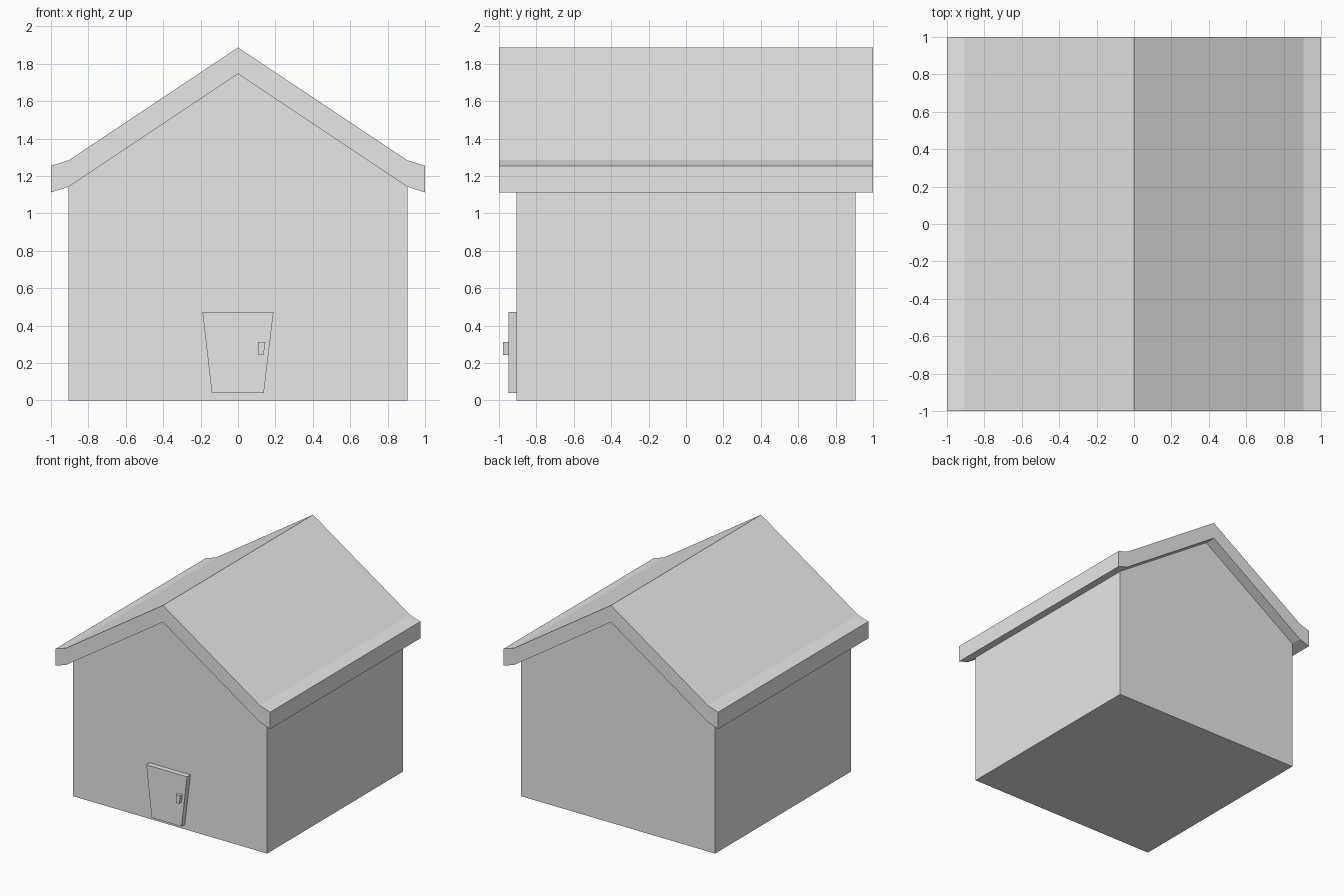
import bpy

cube = bpy.data.objects.get("Cube")
if cube:
    bpy.data.objects.remove(cube, do_unlink=True)

grey = bpy.data.materials.new("light grey")
grey.use_nodes = True
grey.diffuse_color = (0.8, 0.8, 0.8, 1)
grey.node_tree.nodes["Principled BSDF"].inputs["Base Color"].default_value = (0.8, 0.8, 0.8, 1)


def prism(name, profile, y0, y1):
    """Extrude an anticlockwise (x, z) profile from y0 at the front to y1 at the back."""
    n = len(profile)
    verts = [(x, y, z) for y in (y0, y1) for x, z in profile]
    faces = [list(range(n)), list(range(2 * n - 1, n - 1, -1))]
    for i in range(n):
        j = (i + 1) % n
        faces.append([j, i, i + n, j + n])
    mesh = bpy.data.meshes.new(name)
    mesh.from_pydata(verts, [], faces)
    mesh.materials.append(grey)
    obj = bpy.data.objects.new(name, mesh)
    bpy.context.collection.objects.link(obj)
    return obj


# Walls: square plan with gables that reach the underside of the roof
WALL = 0.905
EAVE = 1.142
RIDGE = 1.745
prism("walls", [(-WALL, 0), (WALL, 0), (WALL, EAVE), (0, RIDGE), (-WALL, EAVE)], -WALL, WALL)

# Roof: one bent slab per side, with flared eaves
THICK = 0.142
under = [(0, RIDGE), (WALL, EAVE), (1, 1.112)]
half = under + [(x, z + THICK) for x, z in reversed(under)]
mirrored = [(-x, z) for x, z in under[:0:-1]]
lower = mirrored + under
prism("roof", lower + [(x, z + THICK) for x, z in reversed(lower)], -1, 1)

# Door: tapered panel, wider at the top
prism("door", [(-0.14, 0.04), (0.138, 0.04), (0.19, 0.473), (-0.19, 0.473)], -0.95, -WALL)

# Handle
prism("door_handle", [(0.108, 0.242), (0.137, 0.242), (0.146, 0.312), (0.108, 0.312)], -0.978, -0.95)
